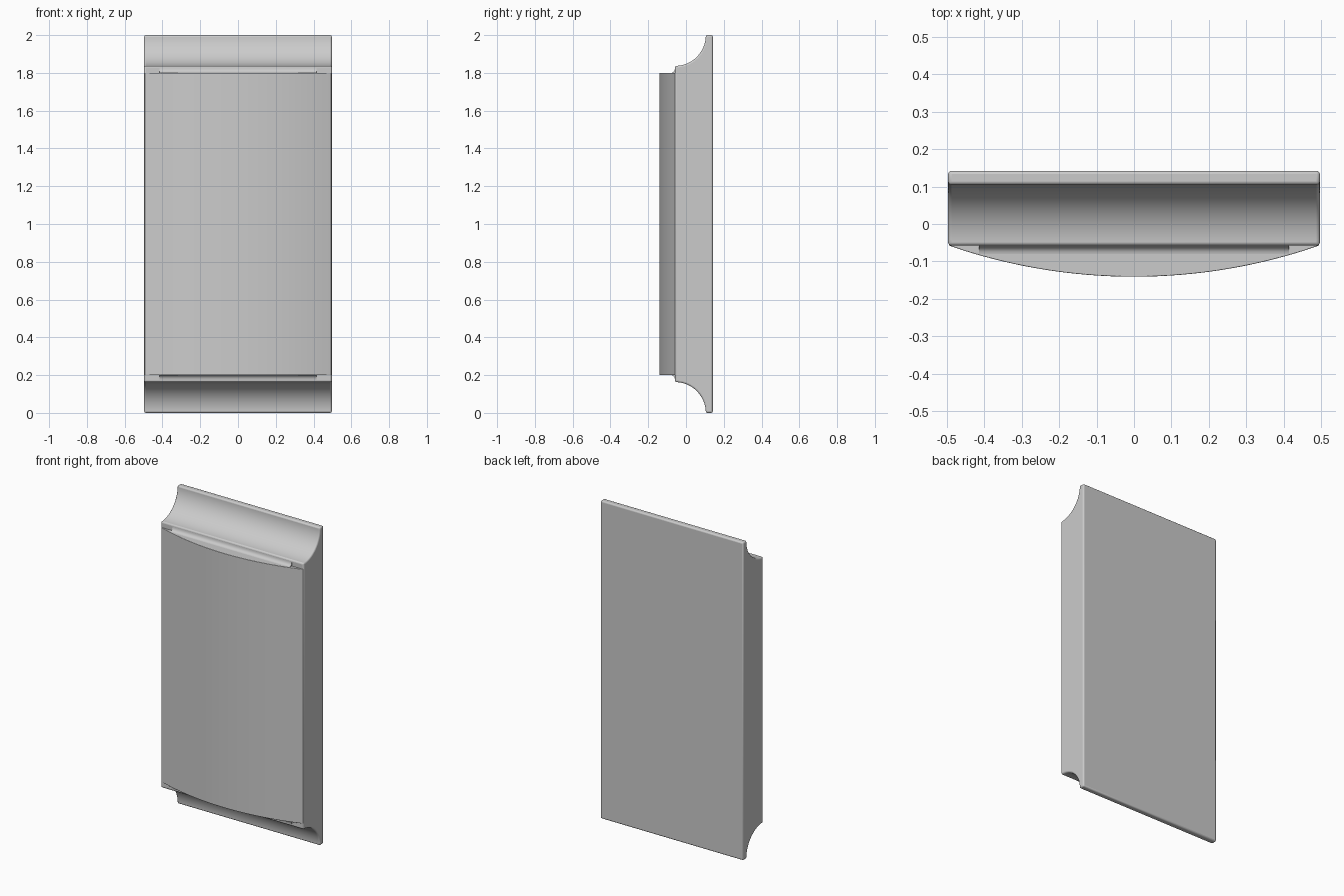
import bpy, bmesh, math

cube = bpy.data.objects.get("Cube")
if cube:
    bpy.data.objects.remove(cube)

grey = bpy.data.materials.new("light_grey")
grey.use_nodes = True
grey.diffuse_color = (0.6, 0.6, 0.6, 1)
grey.node_tree.nodes["Principled BSDF"].inputs["Base Color"].default_value = (0.6, 0.6, 0.6, 1)


def extrude(name, outline, offset, bevel=0.0):
    """Make a closed prism from a 3D outline swept by offset."""
    bm = bmesh.new()
    face = bm.faces.new([bm.verts.new(p) for p in outline])
    new = bmesh.ops.extrude_face_region(bm, geom=[face])["geom"]
    bmesh.ops.translate(bm, vec=offset, verts=[v for v in new if isinstance(v, bmesh.types.BMVert)])
    bmesh.ops.recalc_face_normals(bm, faces=bm.faces)
    mesh = bpy.data.meshes.new(name)
    bm.to_mesh(mesh)
    bm.free()
    mesh.materials.append(grey)
    obj = bpy.data.objects.new(name, mesh)
    bpy.context.collection.objects.link(obj)
    if bevel:
        mod = obj.modifiers.new("soft_edges", 'BEVEL')
        mod.width, mod.segments = bevel, 3
        mod.limit_method, mod.angle_limit = 'ANGLE', math.radians(40)
    bpy.ops.object.select_all(action='DESELECT')
    obj.select_set(True)
    bpy.context.view_layer.objects.active = obj
    bpy.ops.object.shade_smooth_by_angle(angle=math.radians(35))
    return obj


HALF_W, BACK, SHOULDER, FRONT = 0.497, 0.142, -0.058, -0.141
COVE = 0.163

# Slab with a concave cove along its top and bottom edges
upper = [(SHOULDER + COVE * math.cos(a), 2 - COVE * math.sin(a))
         for a in (math.pi / 2 * i / 16 for i in range(17))]
upper = [(BACK, 2.0)] + upper
lower = [(y, 2 - z) for y, z in reversed(upper)]
extrude("coved_slab", [(-HALF_W, y, z) for y, z in upper + lower], (2 * HALF_W, 0, 0), 0.009)

# Bowed front panel: a shallow circular arc closed inside the slab
sag, chord = SHOULDER - FRONT, 0.494
radius = (chord ** 2 + sag ** 2) / (2 * sag)
half_angle = math.asin(chord / radius)
arc = [(radius * math.sin(t), FRONT + radius * (1 - math.cos(t)), 0.2)
       for t in (half_angle * (i / 16 - 1) for i in range(33))]
arc += [(chord, SHOULDER + 0.02, 0.2), (-chord, SHOULDER + 0.02, 0.2)]
extrude("bowed_panel", arc, (0, 0, 1.6), 0.002)

# Small concave fillets where the panel ends meet the slab
for name, sign in (("top_fillet", 1), ("bottom_fillet", -1)):
    curve = [(SHOULDER - 0.022 * (1 - math.sin(a)), 0.8 + 0.026 * (1 - math.cos(a)))
             for a in (math.pi / 2 * i / 6 for i in range(7))]
    curve += [(SHOULDER + 0.01, 0.826), (SHOULDER + 0.01, 0.79), (SHOULDER - 0.022, 0.79)]
    extrude(name, [(-0.415, y, 1 + sign * h) for y, h in curve], (0.83, 0, 0))
